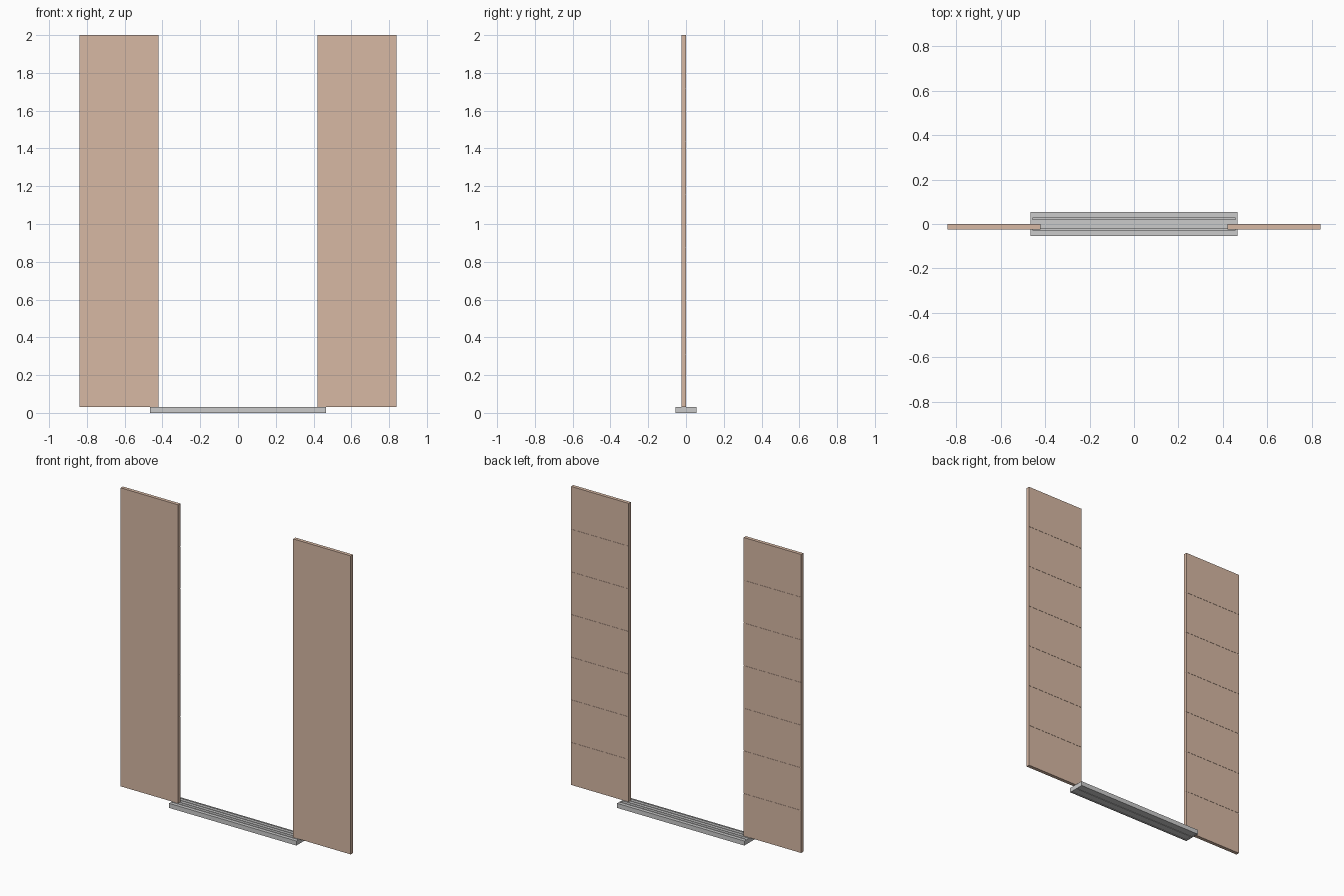
import bpy, bmesh

if "Cube" in bpy.data.objects:
    bpy.data.objects.remove(bpy.data.objects["Cube"])


def extrude_profile(name, pts, x0, x1, mat=None):
    """Extrude a closed (y, z) outline along x."""
    bm = bmesh.new()
    face = bm.faces.new([bm.verts.new((x0, y, z)) for y, z in pts])
    ext = bmesh.ops.extrude_face_region(bm, geom=[face])
    verts = [g for g in ext["geom"] if isinstance(g, bmesh.types.BMVert)]
    bmesh.ops.translate(bm, verts=verts, vec=(x1 - x0, 0, 0))
    bmesh.ops.recalc_face_normals(bm, faces=bm.faces)
    me = bpy.data.meshes.new(name)
    bm.to_mesh(me)
    bm.free()
    ob = bpy.data.objects.new(name, me)
    bpy.context.collection.objects.link(ob)
    if mat:
        me.materials.append(mat)
    return ob


tan = bpy.data.materials.new("tan_fabric")
tan.diffuse_color = (0.68, 0.48, 0.37, 1)
tan.use_nodes = True
tan.node_tree.nodes["Principled BSDF"].inputs["Base Color"].default_value = tan.diffuse_color

# Hanging panels: smooth front, six fine seams across the back
BOTTOM, TOP = 0.03, 2.0
FRONT, BACK = -0.024, -0.001
SEAM, DEPTH = 0.0012, 0.0015
panel = [(FRONT, BOTTOM), (BACK, BOTTOM)]
for k in range(1, 7):
    z = BOTTOM + (TOP - BOTTOM) * k / 7
    panel += [(BACK, z - SEAM), (BACK - DEPTH, z - SEAM),
              (BACK - DEPTH, z + SEAM), (BACK, z + SEAM)]
panel += [(BACK, TOP), (FRONT, TOP)]
extrude_profile("left_panel", panel, -0.84, -0.42, tan)
extrude_profile("right_panel", panel, 0.42, 0.84, tan)

# Floor track: two shallow channels, each with a deep narrow guide slot
H = 0.03
half_top = [(0.004, H), (0.004, H - 0.003), (0.021, H - 0.003), (0.021, 0.008),
            (0.027, 0.008), (0.027, H - 0.003), (0.046, H - 0.003),
            (0.046, H), (0.055, H)]
half_base = [(0.055, 0), (0.046, 0), (0.046, 0.003), (0.004, 0.003), (0.004, 0)]
right = half_top + half_base
left = [(-y, z) for y, z in reversed(right)]
extrude_profile("floor_track", right + left, -0.456, 0.456)

# Closed ends of the track
for side, x0, x1 in (("left", -0.465, -0.456), ("right", 0.456, 0.465)):
    extrude_profile(side + "_track_end",
                    [(-0.055, 0), (0.055, 0), (0.055, H), (-0.055, H)], x0, x1)
